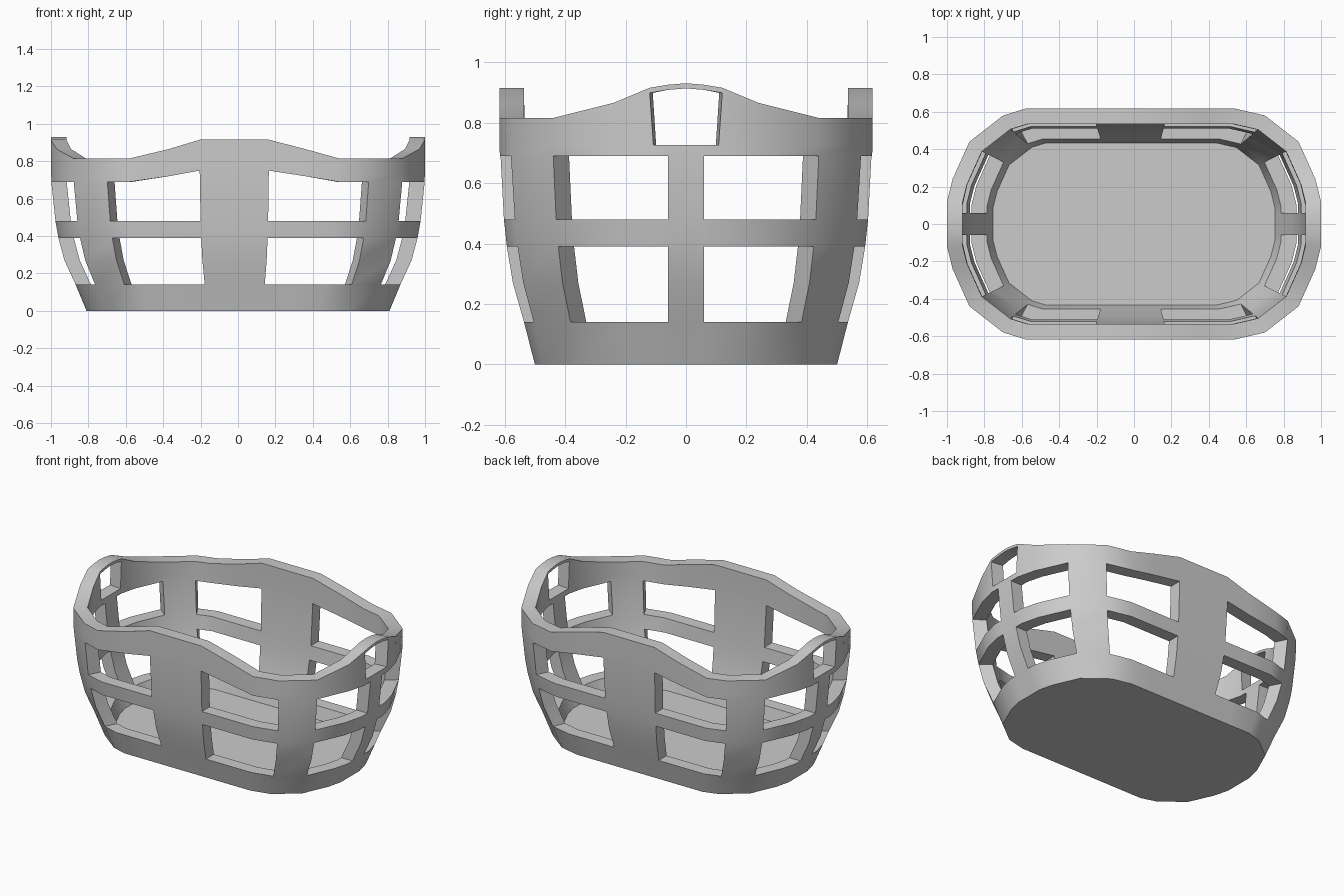
import bpy, bmesh, math
from mathutils import Vector

if "Cube" in bpy.data.objects:
    bpy.data.objects.remove(bpy.data.objects["Cube"])

WALL = 0.082
FLOOR_Z = 0.06

# Rim outline of one quadrant, from end centre to long-side strut: x, y, rim height
END = [(1, 0, .93), (1, .06, .925), (1, .12, .915), (.97, .24, .865),
       (.88, .44, .815), (.70, .58, .815)]


def quadrant(sx, sy, xs):
    pts = END + [(x, .617, z) for x, z in zip(xs, (.815, .865, .915))]
    return [(x * sx, y * sy, z, i) for i, (x, y, z) in enumerate(pts)]


right, left = (.54, .36, .165), (.58, .37, .205)
cols = (quadrant(1, 1, right) + quadrant(-1, 1, left)[::-1]
        + quadrant(-1, -1, left)[1:] + quadrant(1, -1, right)[:0:-1])
N = len(cols)

# Vertical profile: height and outline scale
PROFILE = [(0, .81), (.14, .868), (.27, .928), (.39, .96), (.48, .976),
           (.69, .998), (.80, 1), (2, 1)]


def scale_at(z):
    for (z0, s0), (z1, s1) in zip(PROFILE, PROFILE[1:]):
        if z <= z1:
            return s0 + (s1 - s0) * (z - z0) / (z1 - z0)


def heights(rim, i):
    # front window tops rise with the rim
    top = .69 + ((rim - .815) * .6 if i > 5 else 0)
    return [0, .14, .27, .39, .48, top, top + .035, rim - .017 if i < 3 else rim - .025, rim]


ROWS = 9


def outer_point(c, r, z):
    x, y, _, i = cols[c % N]
    s = scale_at(z)
    # side strut keeps its width; grip opening narrows downward
    ys = 1 if i == 1 else (s * .9 if i == 2 and r == 6 else s)
    return Vector((x * s, y * ys, z))


def inner_point(c, r, z):
    z = max(z, FLOOR_Z)
    a, b, d = (outer_point(k, r, z) for k in (c - 1, c, c + 1))
    e1, e2 = (b - a).xy.normalized(), (d - b).xy.normalized()
    n1, n2 = Vector((-e1.y, e1.x)), Vector((-e2.y, e2.x))
    m = (n1 + n2).normalized()
    m *= WALL / max(m.dot(n1), .5)
    return b + Vector((m.x, m.y, 0))


def is_hole(c, r):
    a, b = cols[c % N][3], cols[(c + 1) % N][3]
    if a == b:
        return False
    seg = min(a, b)
    if seg < 2 and r == 6:           # grip openings
        return True
    return seg in (1, 2, 3, 5, 6, 7) and r in (1, 2, 4)


# Basket shell
bm = bmesh.new()
zs = [heights(p[2], p[3]) for p in cols]
outer = [[bm.verts.new(outer_point(c, r, zs[c][r])) for r in range(ROWS)] for c in range(N)]
inner = [[bm.verts.new(inner_point(c, r, zs[c][r])) for r in range(ROWS)] for c in range(N)]


def bridge(p, q):
    (c0, r0), (c1, r1) = p, q
    bm.faces.new((outer[c0][r0], outer[c1][r1], inner[c1][r1], inner[c0][r0]))


for c in range(N):
    d = (c + 1) % N
    for r in range(ROWS - 1):
        hole = is_hole(c, r)
        if not hole:
            bm.faces.new((outer[c][r], outer[d][r], outer[d][r + 1], outer[c][r + 1]))
            bm.faces.new((inner[c][r + 1], inner[d][r + 1], inner[d][r], inner[c][r]))
        # window reveals
        if hole != is_hole(d, r):
            bridge((d, r), (d, r + 1))
        if r and hole != is_hole(c, r - 1):
            bridge((c, r), (d, r))
    bridge((c, ROWS - 1), (d, ROWS - 1))

# Underside and floor
bm.faces.new([col[0] for col in outer])
bm.faces.new([col[0] for col in inner])
bmesh.ops.recalc_face_normals(bm, faces=bm.faces)

mesh = bpy.data.meshes.new("basket")
bm.to_mesh(mesh)
bm.free()
basket = bpy.data.objects.new("basket", mesh)
bpy.context.collection.objects.link(basket)
bpy.context.view_layer.objects.active = basket
basket.select_set(True)
bpy.ops.object.shade_smooth_by_angle(angle=math.radians(35))
